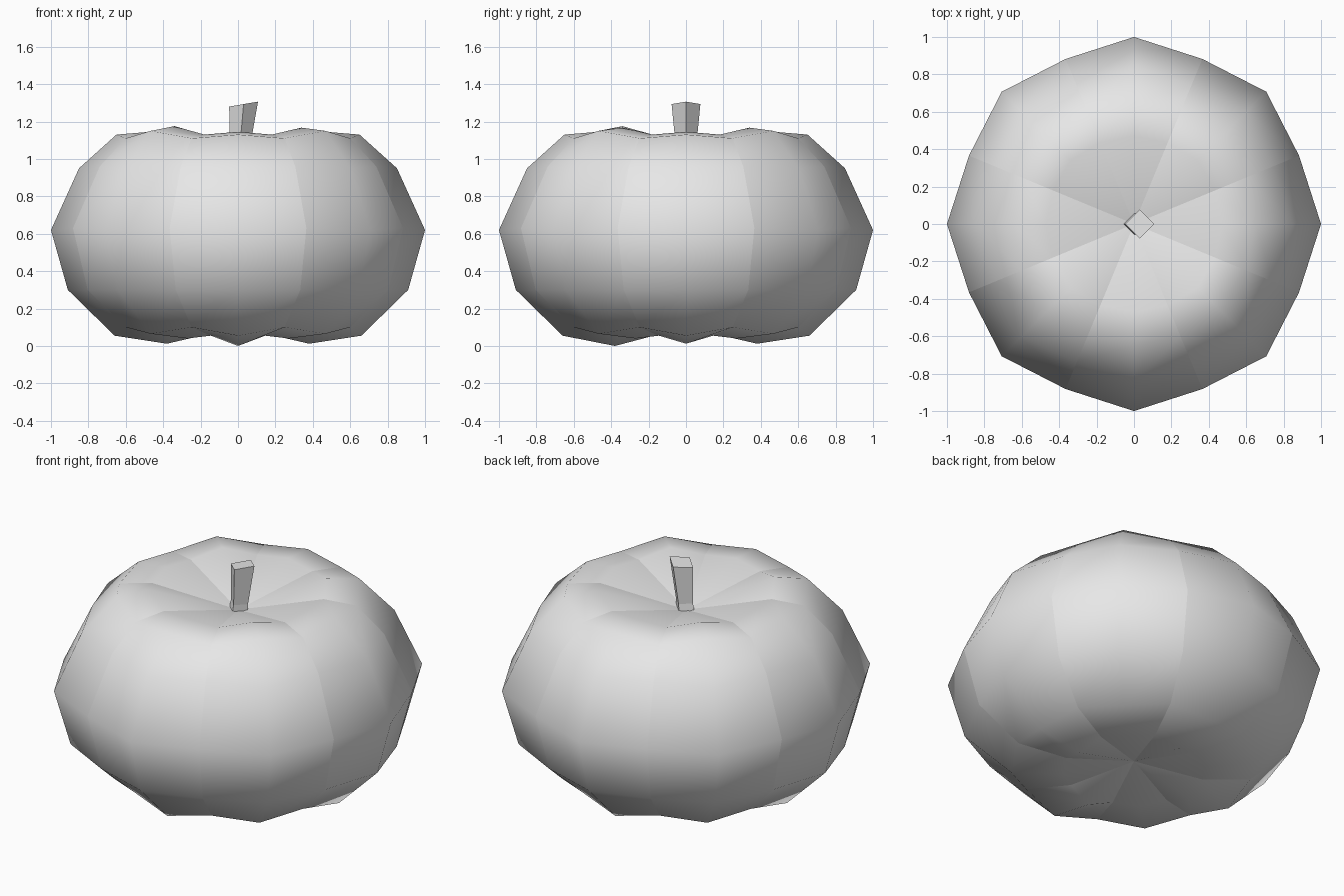
import bpy
import bmesh
from math import cos, sin, pi

cube = bpy.data.objects.get("Cube")
if cube:
    bpy.data.objects.remove(cube, do_unlink=True)

grey = bpy.data.materials.new("light grey")
grey.use_nodes = True
grey.diffuse_color = (0.8, 0.8, 0.8, 1)
grey.node_tree.nodes["Principled BSDF"].inputs["Base Color"].default_value = (0.8, 0.8, 0.8, 1)


def finish(bm, name):
    bmesh.ops.recalc_face_normals(bm, faces=bm.faces)
    mesh = bpy.data.meshes.new(name)
    bm.to_mesh(mesh)
    bm.free()
    mesh.materials.append(grey)
    obj = bpy.data.objects.new(name, mesh)
    bpy.context.collection.objects.link(obj)
    return obj


def bridge(bm, lower, upper):
    n = len(lower)
    for i in range(n):
        j = (i + 1) % n
        bm.faces.new((lower[i], lower[j], upper[j], upper[i]))


# Rib and groove profiles as (radius, height), bottom to top
AXIS_RIB = [(0.38, 0.012), (0.66, 0.055), (0.91, 0.30), (1.0, 0.62),
            (0.85, 0.95), (0.65, 1.13), (0.47, 1.145)]
DIAGONAL_RIB = [(0.38, 0.04), (0.66, 0.065), (0.91, 0.30), (1.0, 0.62),
                (0.85, 0.95), (0.66, 1.15), (0.48, 1.167)]
GROOVE = [(0.38, 0.055), (0.65, 0.10), (0.87, 0.30), (0.955, 0.63),
          (0.80, 0.96), (0.65, 1.11), (0.47, 1.13)]
SEGMENTS = 16

# Ribbed body: smooth ribs meeting in sharp grooves
bm = bmesh.new()
rings = []
for level in range(len(GROOVE)):
    ring = []
    for i in range(SEGMENTS):
        profile = GROOVE if i % 2 else (DIAGONAL_RIB if i % 4 else AXIS_RIB)
        r, z = profile[level]
        a = 2 * pi * i / SEGMENTS
        ring.append(bm.verts.new((r * cos(a), r * sin(a), z)))
    rings.append(ring)
rings[0][12].co.z = 0  # front rib touches the ground
rings[-1][10].co.z += 0.008
for lower, upper in zip(rings, rings[1:]):
    bridge(bm, lower, upper)

# Sunken centres at the bottom and top
bottom = bm.verts.new((0, 0, 0.10))
top = bm.verts.new((0, 0, 1.02))
for i in range(SEGMENTS):
    j = (i + 1) % SEGMENTS
    bm.faces.new((bottom, rings[0][j], rings[0][i]))
    bm.faces.new((top, rings[-1][i], rings[-1][j]))

grooves = {ring[i] for ring in rings for i in range(1, SEGMENTS, 2)} | {bottom, top}
for face in bm.faces:
    face.smooth = True
for edge in bm.edges:
    edge.smooth = not all(v in grooves for v in edge.verts)
finish(bm, "body")

# Leaning four-sided stem with a tilted end: (centre x, radius, height, tilt)
bm = bmesh.new()
sections = []
for cx, r, z, tilt in [(0, 0.062, 1.0, 0), (0.01, 0.055, 1.07, 0), (0.03, 0.077, 1.293, 0.013)]:
    sections.append([bm.verts.new((cx + r * cos(k * pi / 2), r * sin(k * pi / 2),
                                   z + tilt * cos(k * pi / 2))) for k in range(4)])
for lower, upper in zip(sections, sections[1:]):
    bridge(bm, lower, upper)
bm.faces.new(sections[0][::-1])
bm.faces.new(sections[-1])
finish(bm, "stem")
